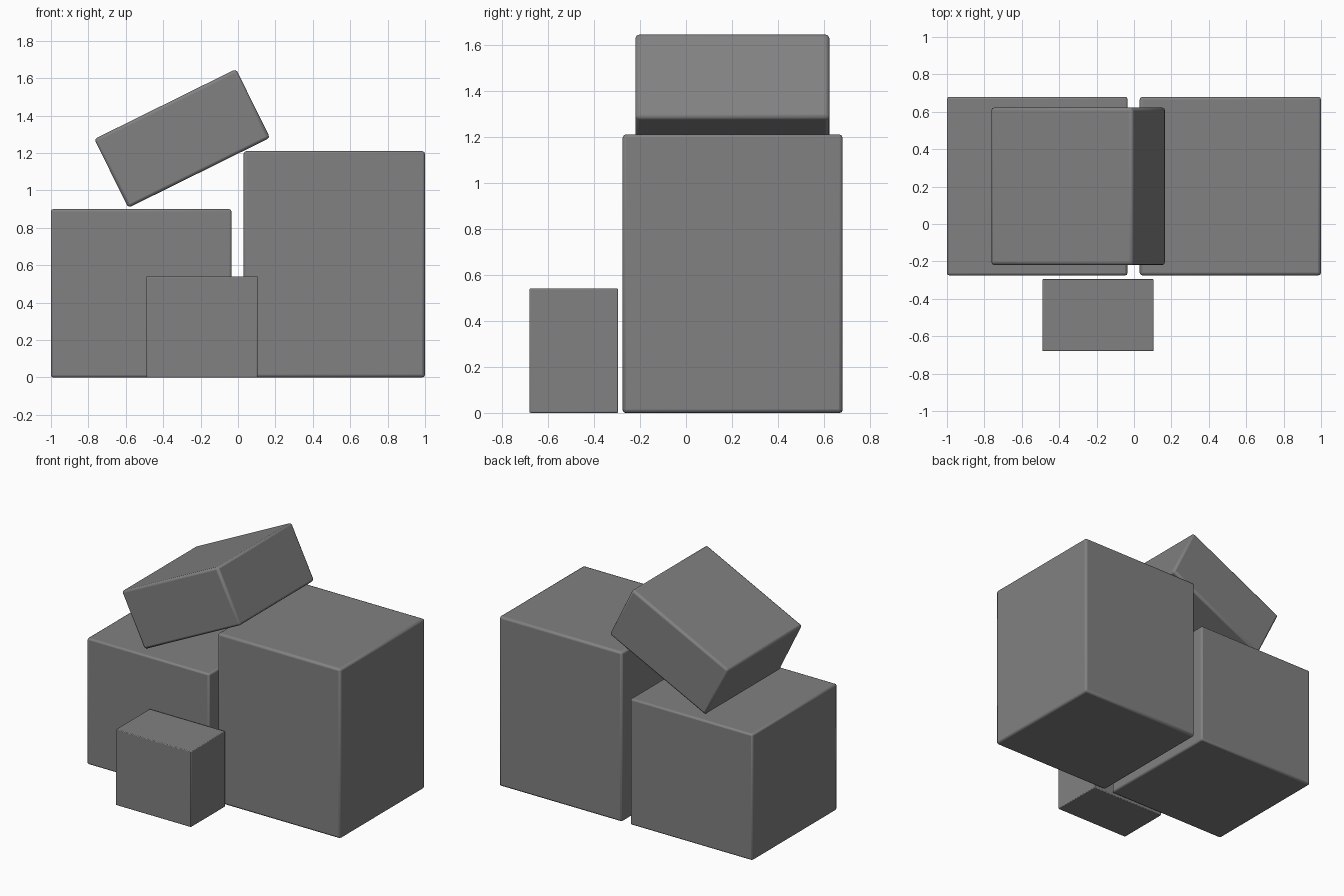
import bpy, math

cube = bpy.data.objects.get("Cube")
if cube:
    bpy.data.objects.remove(cube, do_unlink=True)

# One matte grey for every block
grey = bpy.data.materials.new("mid_grey")
grey.use_nodes = True
colour = (0.22, 0.22, 0.22, 1)
grey.diffuse_color = colour
grey.node_tree.nodes["Principled BSDF"].inputs["Base Color"].default_value = colour


def box(name, low, high, edge, tilt=0):
    """Box between two corners, tilted about y, with softened edges."""
    centre = [(a + b) / 2 for a, b in zip(low, high)]
    bpy.ops.mesh.primitive_cube_add(size=1, location=centre)
    ob = bpy.context.object
    ob.name = name
    ob.scale = [b - a for a, b in zip(low, high)]
    bpy.ops.object.transform_apply(location=False, rotation=False, scale=True)
    ob.rotation_euler.y = math.radians(tilt)
    bevel = ob.modifiers.new("soft_edges", "BEVEL")
    bevel.width = edge
    bevel.segments = 2
    ob.data.materials.append(grey)
    bpy.ops.object.shade_smooth_by_angle(angle=math.radians(50))
    return ob


# Two large boxes side by side
box("medium_box", (-1, -0.275, 0), (-0.035, 0.68, 0.9), 0.012)
box("tall_box", (0.03, -0.275, 0), (1, 0.68, 1.21), 0.015)

# Small box in front
box("small_box", (-0.49, -0.68, 0), (0.105, -0.295, 0.54), 0.005)

# Flat box leaning across the tops
box("leaning_box", (-0.721, -0.22, 1.073), (0.124, 0.623, 1.483), 0.016, -26.3)
